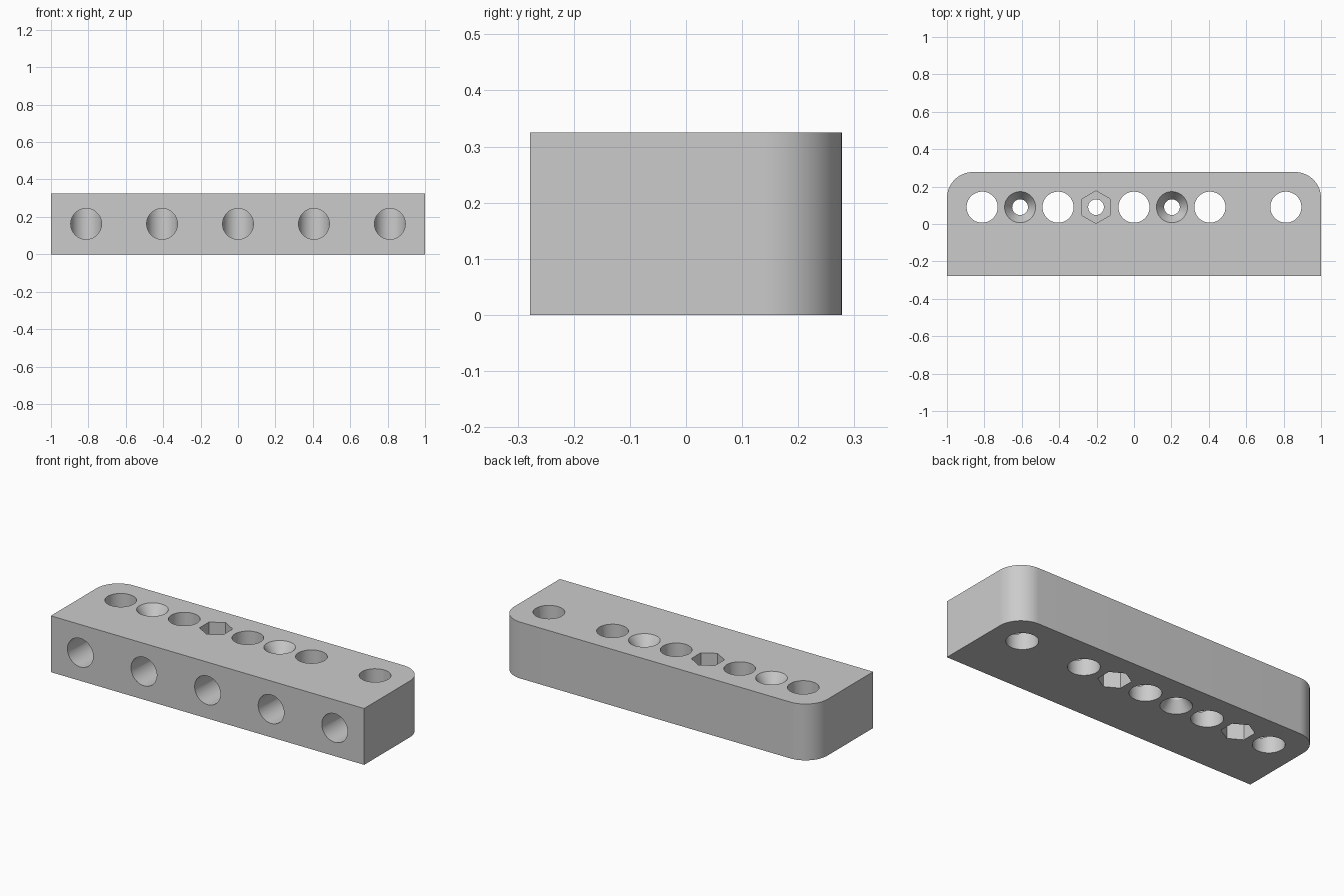
import bpy, bmesh
from math import pi, sin, cos, radians
from mathutils import Matrix

cube = bpy.data.objects.get("Cube")
if cube:
    bpy.data.objects.remove(cube, do_unlink=True)

LENGTH, DEPTH, HEIGHT = 2.0, 0.556, 0.325
CORNER = 0.14
PITCH, ROW_Y = 0.406, 0.09
BORE, SCREW, HEX = 0.083, 0.042, 0.087
SINK_DEPTH, HEX_DEPTH = 0.06, 0.1

grey = bpy.data.materials.new("plain grey")
grey.use_nodes = True
grey.diffuse_color = (0.6, 0.6, 0.6, 1)
grey.node_tree.nodes["Principled BSDF"].inputs["Base Color"].default_value = (0.6, 0.6, 0.6, 1)


def loft(name, rings, matrix=Matrix()):
    """Closed solid through matching rings of points, capped at both ends."""
    bm = bmesh.new()
    loops = [[bm.verts.new(p) for p in ring] for ring in rings]
    for a, b in zip(loops, loops[1:]):
        for i in range(len(a)):
            j = (i + 1) % len(a)
            bm.faces.new((a[i], a[j], b[j], b[i]))
    bm.faces.new(loops[0])
    bm.faces.new(loops[-1])
    bmesh.ops.transform(bm, matrix=matrix, verts=bm.verts)
    bmesh.ops.recalc_face_normals(bm, faces=bm.faces)
    mesh = bpy.data.meshes.new(name)
    bm.to_mesh(mesh)
    bm.free()
    mesh.materials.append(grey)
    obj = bpy.data.objects.new(name, mesh)
    bpy.context.collection.objects.link(obj)
    return obj


def turned(name, profile, matrix, sides=64):
    """Solid of revolution from (height, radius) pairs, first point on +y."""
    angles = [2 * pi * i / sides for i in range(sides)]
    rings = [[(r * sin(a), r * cos(a), z) for a in angles] for z, r in profile]
    return loft(name, rings, matrix)


# Block with two rounded back corners
outline = [(-LENGTH / 2, -DEPTH / 2), (LENGTH / 2, -DEPTH / 2)]
for side, start in ((1, 0), (-1, pi / 2)):
    for i in range(17):
        a = start + i * pi / 32
        outline.append((side * (LENGTH / 2 - CORNER) + CORNER * cos(a),
                        DEPTH / 2 - CORNER + CORNER * sin(a)))
block = loft("drilled_block", [[(x, y, z) for x, y in outline] for z in (0, HEIGHT)])

cutters = []

# Large vertical bores, each met by a bore from the front
for i in range(-2, 3):
    x = i * PITCH
    cutters.append(turned("vertical_bore", [(-0.1, BORE), (HEIGHT + 0.1, BORE)],
                          Matrix.Translation((x, ROW_Y, 0))))
    cutters.append(turned("front_bore", [(0, BORE - 0.0006), (0.5, BORE - 0.0006)],
                          Matrix.Translation((x, ROW_Y, HEIGHT / 2)) @ Matrix.Rotation(pi / 2, 4, 'X')))

# Screw holes: countersink at one end, hexagonal nut pocket at the other
slope = (BORE - SCREW) / SINK_DEPTH
sink = [(-0.1, SCREW), (HEIGHT - SINK_DEPTH, SCREW), (HEIGHT + 0.02, BORE + 0.02 * slope)]
for step, flipped in ((-1.5, False), (-0.5, True), (0.5, False)):
    place = Matrix.Translation((step * PITCH, ROW_Y, 0))
    if flipped:
        place = place @ Matrix.Translation((0, 0, HEIGHT)) @ Matrix.Rotation(pi, 4, 'X')
    cutters.append(turned("screw_hole", sink, place))
    cutters.append(turned("nut_pocket", [(-0.1, HEX), (HEX_DEPTH, HEX)], place, 6))

# Cut every hole, then discard the cutters
bpy.ops.object.select_all(action='DESELECT')
bpy.context.view_layer.objects.active = block
block.select_set(True)
for cutter in cutters:
    cutter.hide_render = True
    mod = block.modifiers.new("cut", 'BOOLEAN')
    mod.operation = 'DIFFERENCE'
    mod.solver = 'EXACT'
    mod.object = cutter
    bpy.ops.object.modifier_apply(modifier=mod.name)
    bpy.data.objects.remove(cutter, do_unlink=True)

bpy.ops.object.shade_smooth_by_angle(angle=radians(25))
